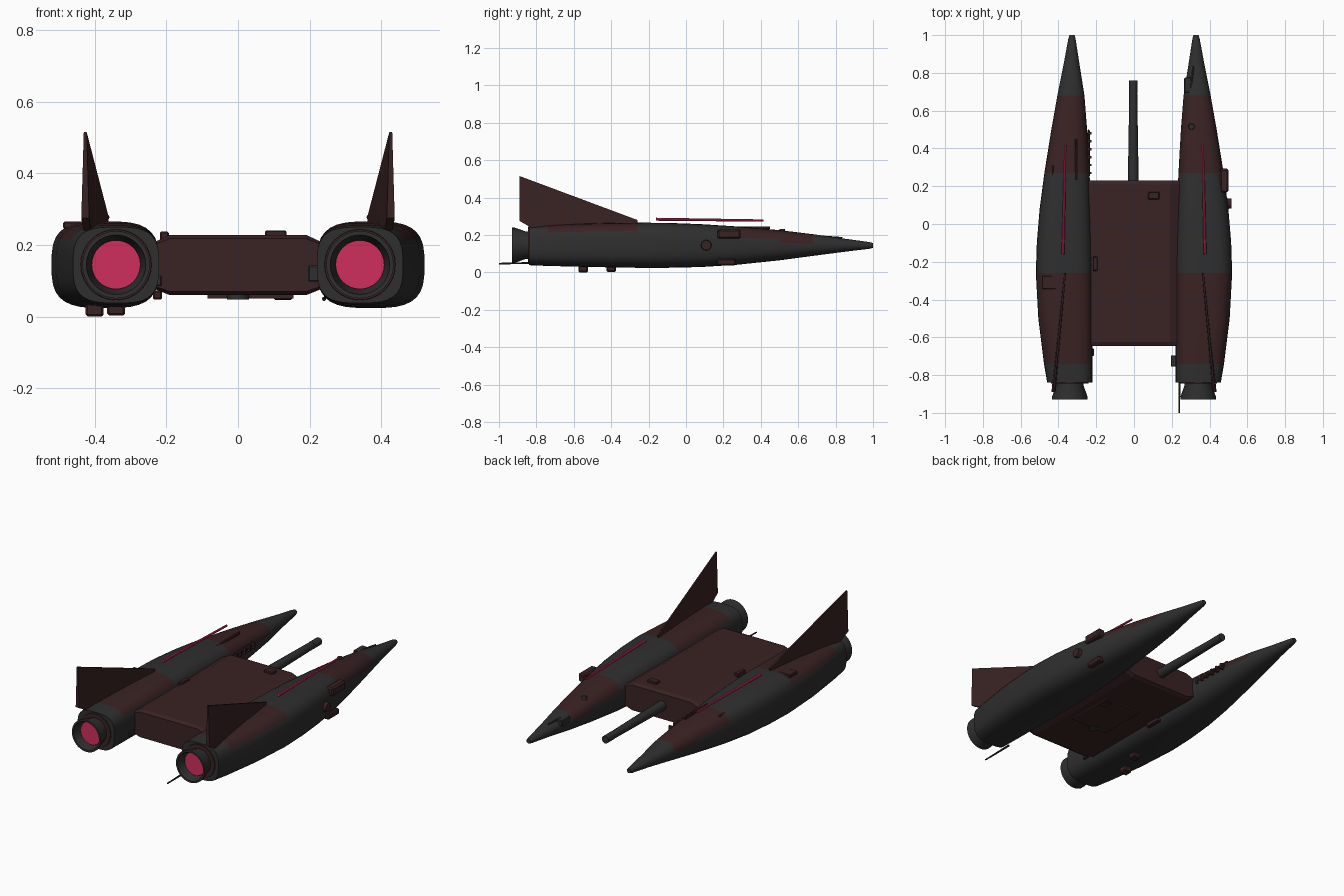
import bpy, bmesh, math
from mathutils import Vector

if "Cube" in bpy.data.objects:
    bpy.data.objects.remove(bpy.data.objects["Cube"])


def material(name, rgb):
    m = bpy.data.materials.new(name)
    m.use_nodes = True
    m.diffuse_color = (*rgb, 1)
    m.node_tree.nodes["Principled BSDF"].inputs["Base Color"].default_value = (*rgb, 1)
    return m


GREY = material("dark grey", (0.028, 0.028, 0.028))
BROWN = material("dark red brown", (0.042, 0.016, 0.017))
PINK = material("glowing pink", (0.62, 0.028, 0.11))


def finish(bm, name, mats, smooth=True):
    bmesh.ops.recalc_face_normals(bm, faces=bm.faces)
    me = bpy.data.meshes.new(name)
    bm.to_mesh(me)
    bm.free()
    for m in mats:
        me.materials.append(m)
    ob = bpy.data.objects.new(name, me)
    bpy.context.collection.objects.link(ob)
    if smooth:
        bpy.ops.object.select_all(action="DESELECT")
        ob.select_set(True)
        bpy.context.view_layer.objects.active = ob
        bpy.ops.object.shade_smooth_by_angle(angle=math.radians(32))
    return ob


def skin(bm, rings, cap=True):
    """Join equal rings of points with quads."""
    loops = [[bm.verts.new(p) for p in r] for r in rings]
    n = len(loops[0])
    for a, b in zip(loops, loops[1:]):
        for i in range(n):
            j = (i + 1) % n
            bm.faces.new((a[i], a[j], b[j], b[i]))
    if cap:
        bm.faces.new(loops[0])
        bm.faces.new(loops[-1])


def box(name, centre, size, mat, bevel=0.004):
    bm = bmesh.new()
    bmesh.ops.create_cube(bm, size=1)
    for v in bm.verts:
        v.co = Vector(a * b + c for a, b, c in zip(v.co, size, centre))
    if bevel:
        bmesh.ops.bevel(bm, geom=bm.edges[:], offset=bevel, segments=1, affect="EDGES")
    return finish(bm, name, [mat], False)


def rod(name, start, end, r1, r2, mat, sides=16):
    a, b = Vector(start), Vector(end)
    q = (b - a).to_track_quat("Z", "Y")
    bm = bmesh.new()
    rings = []
    for p, r in ((a, r1), (b, r2)):
        angles = [math.tau * i / sides for i in range(sides)]
        rings.append([p + q @ Vector((r * math.cos(t), r * math.sin(t), 0)) for t in angles])
    skin(bm, rings)
    return finish(bm, name, [mat])


# Hull stations: y, inner x, outer x, bottom z, top z, squareness
STATIONS = [
    (-0.84, 0.22, 0.46, 0.038, 0.25, 3.2),
    (-0.74, 0.22, 0.477, 0.034, 0.255, 3.2),
    (-0.5, 0.22, 0.507, 0.028, 0.262, 3.2),
    (-0.26, 0.22, 0.52, 0.024, 0.266, 3.2),
    (-0.1, 0.222, 0.515, 0.024, 0.265, 3.1),
    (0.08, 0.227, 0.5, 0.028, 0.258, 3),
    (0.27, 0.235, 0.475, 0.04, 0.246, 2.8),
    (0.5, 0.248, 0.438, 0.064, 0.226, 2.5),
    (0.68, 0.262, 0.406, 0.088, 0.204, 2.3),
    (0.85, 0.289, 0.372, 0.11, 0.18, 2),
    (0.98, 0.309, 0.348, 0.126, 0.162, 2),
    (1.0, 0.314, 0.342, 0.131, 0.157, 2),
]


def hull_ring(y, x0, x1, z0, z1, n, side, count=32):
    pts = []
    for i in range(count):
        t = math.tau * (i + 0.5) / count
        c, s = math.cos(t), math.sin(t)
        u = math.copysign(abs(c) ** (2 / n), c)
        w = math.copysign(abs(s) ** (2 / n), s)
        pts.append((side * ((x0 + x1) / 2 + u * (x1 - x0) / 2), y,
                    (z0 + z1) / 2 + w * (z1 - z0) / 2))
    return pts


for side, label in ((1, "left"), (-1, "right")):
    # Hull with painted upper panels
    bm = bmesh.new()
    skin(bm, [hull_ring(*s, side) for s in STATIONS])
    bmesh.ops.recalc_face_normals(bm, faces=bm.faces)
    for f in bm.faces:
        y, up = f.calc_center_median().y, f.normal.z
        nose_panel = 0.27 < y < 0.68 and up > (0.1 if y > 0.5 else 0.3)
        tail_panel = -0.74 < y < -0.26 and up > 0.4
        f.material_index = int(nose_panel or tail_panel)
    finish(bm, label + "_hull", [GREY, BROWN])

    # Engine bell, revolved with a hollow inside
    bm = bmesh.new()
    bell = [(-0.83, 0.075), (-0.855, 0.073), (-0.915, 0.094), (-0.93, 0.094),
            (-0.93, 0.083), (-0.9, 0.076), (-0.87, 0.068)]
    angles = [math.tau * i / 32 for i in range(32)]
    skin(bm, [[(side * 0.34 + r * math.cos(t), y, 0.145 + r * math.sin(t))
               for t in angles] for y, r in bell], cap=False)
    finish(bm, label + "_engine_bell", [GREY])
    rod(label + "_engine_glow", (side * 0.34, -0.86, 0.145),
        (side * 0.34, -0.885, 0.145), 0.068, 0.068, PINK, 32)
    rod(label + "_engine_collar", (side * 0.34, -0.835, 0.145),
        (side * 0.34, -0.845, 0.145), 0.1, 0.098, BROWN, 32)

    # Swept tail fin, thinner at the tip
    bm = bmesh.new()
    outline = [(0.365, -0.26, 0.25, 0.005), (0.365, -0.26, 0.28, 0.004),
               (0.426, -0.89, 0.515, 0.004), (0.426, -0.89, 0.275, 0.011),
               (0.42, -0.83, 0.24, 0.011)]
    skin(bm, [[(side * (x + k * t), y, z) for x, y, z, t in outline] for k in (-1, 1)])
    finish(bm, label + "_tail_fin", [BROWN], False)

    # Light rod floating above the hull
    rod(label + "_light_rod", (side * 0.376, -0.16, 0.284),
        (side * 0.364, 0.415, 0.277), 0.008, 0.006, PINK, 8)

# Deck between the hulls
bm = bmesh.new()
section = [(0.24, 0.08), (0.24, 0.205), (0.19, 0.228), (-0.19, 0.228),
           (-0.24, 0.205), (-0.24, 0.08), (-0.19, 0.06), (0.19, 0.06)]
skin(bm, [[(x, y, z if k else 0.145 + (z - 0.145) * 0.88) for x, z in section]
          for y, k in ((-0.645, 0), (-0.625, 1), (0.21, 1), (0.23, 0))])
finish(bm, "deck", [BROWN], False)

# Forward gun
rod("gun_barrel", (-0.004, 0.2, 0.15), (-0.004, 0.7, 0.15), 0.029, 0.021, GREY)
rod("gun_muzzle", (-0.004, 0.69, 0.15), (-0.004, 0.76, 0.15), 0.022, 0.022, GREY)

# Deck fittings
box("deck_hatch", (0.105, 0.15, 0.231), (0.06, 0.04, 0.02), BROWN)
box("deck_side_box", (-0.205, -0.21, 0.225), (0.025, 0.075, 0.025), BROWN)
box("deck_belly_plate", (0.035, -0.2, 0.056), (0.24, 0.3, 0.01), BROWN, 0)
box("deck_belly_box", (0.125, -0.1, 0.053), (0.05, 0.06, 0.014), BROWN)
rod("deck_belly_cap", (0, -0.35, 0.06), (0, -0.35, 0.048), 0.03, 0.03, GREY)

# Left hull fittings
box("left_side_pod", (0.478, 0.23, 0.205), (0.045, 0.125, 0.05), BROWN, 0.008)
box("left_lower_pod", (0.46, 0.215, 0.055), (0.035, 0.1, 0.035), BROWN, 0.006)
rod("left_side_port", (0.48, 0.108, 0.145), (0.515, 0.108, 0.145), 0.03, 0.026, BROWN)
box("left_nose_box", (0.285, 0.735, 0.176), (0.038, 0.08, 0.035), GREY)
rod("left_nose_aerial", (0.302, 0.74, 0.19), (0.315, 0.835, 0.185), 0.006, 0.004, GREY, 8)
rod("left_nose_dome", (0.305, 0.515, 0.205), (0.305, 0.515, 0.232), 0.02, 0.014, GREY)
box("left_tail_box", (0.21, -0.725, 0.12), (0.03, 0.06, 0.045), GREY)
rod("left_tail_aerial", (0.24, -0.8, 0.05), (0.24, -1, 0.047), 0.006, 0.004, GREY, 8)

# Right hull fittings
box("right_top_hatch", (-0.45, -0.31, 0.255), (0.075, 0.07, 0.02), BROWN)
box("right_outer_strip", (-0.43, 0.235, 0.226), (0.012, 0.15, 0.02), BROWN)
box("right_inner_strip", (-0.305, 0.34, 0.238), (0.014, 0.22, 0.016), BROWN)
box("right_ladder_rail", (-0.24, 0.375, 0.17), (0.012, 0.25, 0.014), BROWN)
for i in range(6):
    box("right_ladder_rung", (-0.236, 0.27 + i * 0.042, 0.17), (0.022, 0.012, 0.034), BROWN, 0)
for i, (x, y) in enumerate(((-0.4, -0.55), (-0.34, -0.4))):
    box("right_belly_pod", (x, y, 0.019 + i * 0.003), (0.05, 0.05, 0.038), BROWN, 0.006)
box("right_inner_pod", (-0.225, -0.1, 0.06), (0.025, 0.1, 0.025), BROWN)
box("right_tail_box", (-0.222, -0.68, 0.1), (0.02, 0.04, 0.03), GREY)
